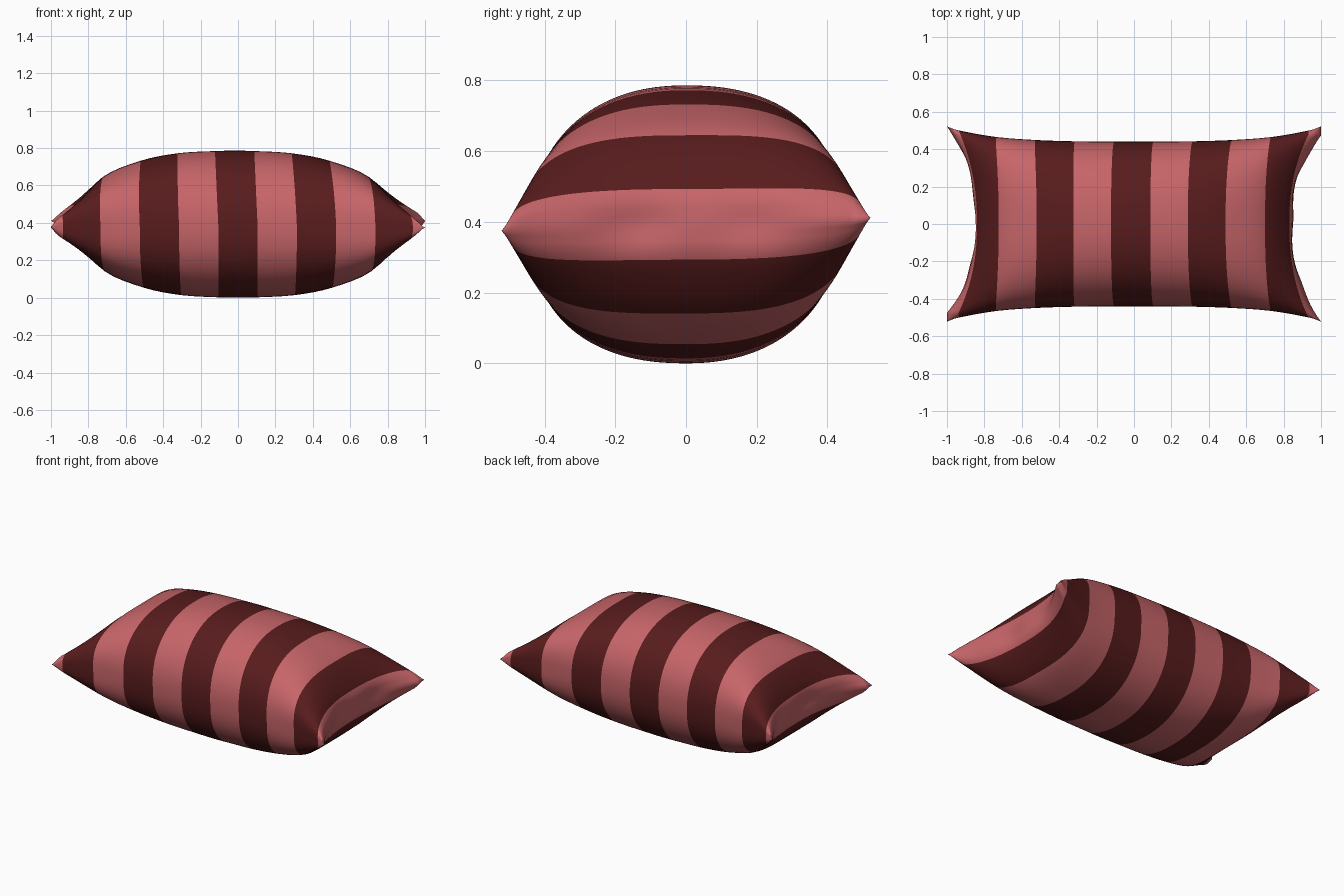
import bpy, bmesh, math

if "Cube" in bpy.data.objects:
    bpy.data.objects.remove(bpy.data.objects["Cube"])

# Two fabric colours
def material(name, rgb):
    m = bpy.data.materials.new(name)
    m.diffuse_color = (*rgb, 1.0)
    m.use_nodes = True
    m.node_tree.nodes["Principled BSDF"].inputs["Base Color"].default_value = m.diffuse_color
    return m

dark = material("dark maroon", (0.098, 0.0115, 0.0120))
light = material("dusty rose", (0.57, 0.130, 0.141))

# Cross-sections at stripe borders, centre to end seam:
# x at middle, x at side seam, half height, half width, roundness exponent
KEYS = [
    (0.000, 0.000, 0.393, 0.440, 2.25),
    (0.105, 0.105, 0.391, 0.440, 2.25),
    (0.305, 0.315, 0.379, 0.442, 2.3),
    (0.505, 0.525, 0.339, 0.449, 2.5),
    (0.712, 0.735, 0.252, 0.465, 3.0),
    (0.835, 0.935, 0.100, 0.500, 3.6),
    (0.842, 1.000, 0.000, 0.522, 4.0),
]
STEPS, NV, MID_Z = 4, 40, 0.395

def section(s):
    """Smooth (Catmull-Rom) interpolation of the key sections."""
    i = min(int(s), len(KEYS) - 2)
    t = s - i
    b, c = KEYS[i], KEYS[i + 1]
    if i:
        a = KEYS[i - 1]
    else:  # mirrored neighbour across the centre
        a = (-c[0], -c[1], *c[2:])
    d = KEYS[i + 2] if i + 2 < len(KEYS) else [2 * q - p for p, q in zip(b, c)]
    return [0.5 * (2 * q + (r - p) * t + (2 * p - 5 * q + 4 * r - e) * t * t
                   + (3 * q - p - 3 * r + e) * t ** 3) for p, q, r, e in zip(a, b, c, d)]

def point(row, col, side):
    s = abs(row) / STEPS
    xm, xe, h, wide, p = section(s)
    sx = -1 if row < 0 else 1
    w = math.sin(col / NV * math.pi / 2)
    v = abs(w)
    bulge = max(0.0, h) * max(0.0, 1 - v ** p) ** (1 / p)
    # two diagonal corners are blunter than the other two
    reach = v
    if s > 4 and sx * w > 0:
        reach = min(1.0, v * (1 + 0.05 * (s - 4)))
    x = sx * (xm + (xe - xm) * reach ** 2.3)
    # gentle puckers on the end seams
    if s > 5:
        x += sx * 0.010 * (s - 5) * math.sin(w * 9 + sx) * (1 - v * v)
    if side > 0:
        x -= 0.018 * bulge / 0.393
    y = wide * w
    return (x, y, MID_Z + side * bulge + 0.035 * y * v)

# Pillow: top and bottom halves welded along the seam
bm = bmesh.new()
N = STEPS * (len(KEYS) - 1)
for side in (1, -1):
    grid = [[bm.verts.new(point(r, c, side)) for c in range(-NV, NV + 1)]
            for r in range(-N, N + 1)]
    for i in range(2 * N):
        stripe = int(abs(i - N + 0.5) / STEPS)
        for j in range(2 * NV):
            f = bm.faces.new((grid[i][j], grid[i + 1][j], grid[i + 1][j + 1], grid[i][j + 1]))
            f.material_index = stripe % 2
            f.smooth = True
bmesh.ops.remove_doubles(bm, verts=bm.verts, dist=0.0005)
bmesh.ops.recalc_face_normals(bm, faces=bm.faces)

mesh = bpy.data.meshes.new("pillow")
bm.to_mesh(mesh)
bm.free()
mesh.materials.append(dark)
mesh.materials.append(light)
pillow = bpy.data.objects.new("pillow", mesh)
bpy.context.collection.objects.link(pillow)

# Rest on the ground
low = min(v.co.z for v in mesh.vertices)
for v in mesh.vertices:
    v.co.z -= low
